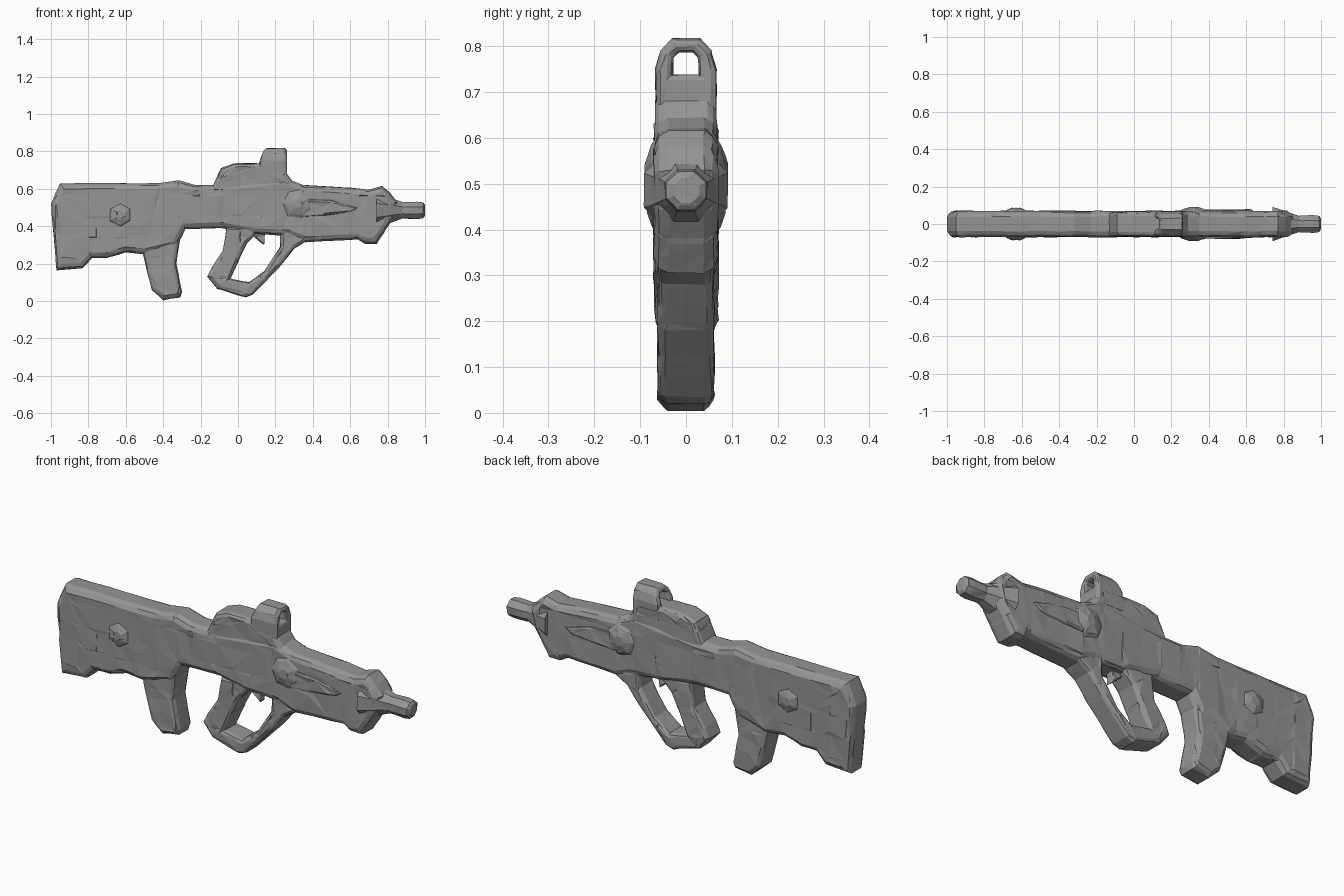
import bpy, bmesh, random
from math import cos, sin, pi
from mathutils import Vector

random.seed(4)
cube = bpy.data.objects.get("Cube")
if cube:
    bpy.data.objects.remove(cube, do_unlink=True)

grey = bpy.data.materials.new("plain grey")
grey.use_nodes = True
colour = (0.3, 0.3, 0.3, 1)
grey.diffuse_color = colour
grey.node_tree.nodes["Principled BSDF"].inputs["Base Color"].default_value = colour


def finish(name, bm, jitter=0.003, step=0.11):
    """Cut into small uneven facets and turn into a flat-shaded object."""
    for axis in (Vector((1, 0, 0)), Vector((0, 0, 1))):
        for i in range(-10, 11):
            bmesh.ops.bisect_plane(bm, geom=bm.verts[:] + bm.edges[:] + bm.faces[:],
                                   plane_co=axis * (i * step + 0.013), plane_no=axis)
    bmesh.ops.remove_doubles(bm, verts=bm.verts, dist=0.002)
    bmesh.ops.triangulate(bm, faces=bm.faces[:])
    for v in bm.verts:
        v.co += Vector((random.uniform(-0.5, 0.5), random.uniform(-1, 1),
                        random.uniform(-0.5, 0.5))) * jitter
    bmesh.ops.recalc_face_normals(bm, faces=bm.faces[:])
    mesh = bpy.data.meshes.new(name)
    bm.to_mesh(mesh)
    bm.free()
    mesh.materials.append(grey)
    obj = bpy.data.objects.new(name, mesh)
    bpy.context.collection.objects.link(obj)
    return obj


def inset(points, distance):
    """Move a closed outline inward by a distance."""
    pts = [Vector(p) for p in points]
    n = len(pts)
    area = sum(pts[i - 1].x * pts[i].y - pts[i].x * pts[i - 1].y for i in range(n))
    side = 1 if area > 0 else -1
    result = []
    for i, p in enumerate(pts):
        a = (p - pts[i - 1]).normalized()
        b = (pts[(i + 1) % n] - p).normalized()
        na, nb = Vector((-a.y, a.x)) * side, Vector((-b.y, b.x)) * side
        mid = (na + nb).normalized()
        result.append(p + mid * distance / max(mid.dot(na), 0.7))
    return result


def slab(name, outline, lo, hi, bevel, hole=None, along="Y", jitter=0.003):
    """Rounded-edge slab from a side (x, z) or end (y, z) outline."""
    bm = bmesh.new()
    stations = [(lo, bevel), (lo + bevel * 0.35, bevel * 0.35), (lo + bevel, 0),
                (hi - bevel, 0), (hi - bevel * 0.35, bevel * 0.35), (hi, bevel)]
    caps = [[], []]
    for loop, sign in ((outline, 1), (hole, -1)):
        if not loop:
            continue
        rings = []
        for depth, amount in stations:
            place = (lambda p: (p.x, depth, p.y)) if along == "Y" else (lambda p: (depth, p.x, p.y))
            rings.append([bm.verts.new(place(p)) for p in inset(loop, amount * sign)])
        n = len(loop)
        for r, s in zip(rings, rings[1:]):
            for i in range(n):
                bm.faces.new((r[i], r[(i + 1) % n], s[(i + 1) % n], s[i]))
        for cap, ring in zip(caps, (rings[0], rings[-1])):
            cap += [bm.edges.get((ring[i - 1], ring[i])) for i in range(n)]
    for edges in caps:
        bmesh.ops.triangle_fill(bm, use_beauty=True, edges=edges)
    return finish(name, bm, jitter)


def turned(name, rings, sides, axis, centre):
    """Stack of rings (position, radius) along the x or y axis."""
    bm = bmesh.new()
    loops = []
    for pos, radius in rings:
        loop = []
        for i in range(sides):
            u, w = radius * cos(2 * pi * (i + 0.5) / sides), radius * sin(2 * pi * (i + 0.5) / sides)
            co = Vector((pos, u, w)) if axis == "X" else Vector((u, pos, w))
            loop.append(bm.verts.new(co + Vector(centre)))
        loops.append(loop)
    for r, s in zip(loops, loops[1:]):
        for i in range(sides):
            bm.faces.new((r[i - 1], r[i], s[i], s[i - 1]))
    bm.faces.new(loops[0])
    bm.faces.new(loops[-1])
    return finish(name, bm, 0.002)


# Main body: stock, receiver and handguard
slab("body", [
    (-1, .52), (-.95, .63), (-.42, .63), (-.32, .645), (-.23, .62), (-.1, .62),
    (.25, .66), (.35, .62), (.6, .605), (.7, .595), (.77, .615), (.81, .58),
    (.85, .53), (.83, .44), (.79, .38), (.74, .305), (.68, .305), (.64, .33),
    (.36, .315), (.27, .35), (.08, .36), (-.08, .39), (-.28, .385), (-.33, .29),
    (-.49, .25), (-.6, .26), (-.7, .23), (-.78, .23), (-.83, .175), (-.97, .165)],
    -.069, .069, .03)

# Magazine
slab("magazine", [(-.52, .3), (-.49, .17), (-.46, .06), (-.4, .005), (-.31, .02),
                  (-.3, .05), (-.33, .2), (-.31, .33)], -.061, .061, .022)

# Grip and guard loop with its opening, and the trigger
slab("grip_loop", [
    (-.06, .4), (-.08, .27), (-.14, .18), (-.165, .13), (-.11, .065), (.04, .02),
    (.08, .035), (.22, .18), (.3, .28), (.38, .33), (.33, .4)],
    -.06, .06, .017,
    hole=[(.05, .31), (0, .21), (-.04, .12), (.06, .1), (.14, .16), (.225, .29),
          (.225, .35), (.1, .365)])
slab("trigger", [(.06, .38), (.09, .34), (.14, .3), (.145, .38)], -.02, .02, .006)

# Sight base and the hollow hood on it
slab("sight_base", [(-.15, .58), (-.11, .67), (-.09, .71), (-.02, .737), (.08, .737),
                    (.24, .733), (.255, .69), (.29, .64), (.36, .59)],
     -.065, .065, .02)
arch = [(.066, .65), (.067, .75), (.055, .79), (.03, .817)]
hood = slab("sight_hood", arch + [(-y, z) for y, z in reversed(arch)], .11, .262, .012,
            hole=[(.029, .738), (.027, .775), (.015, .786), (-.015, .786),
                  (-.027, .775), (-.029, .738)], along="X", jitter=.002)
for v in hood.data.vertices:  # lean the rear of the hood forward
    if v.co.x < .18:
        v.co.x += max(0, v.co.z - .735) * .4

# Muzzle
turned("muzzle", [(.74, .1), (.82, .07), (.88, .047), (.96, .05), (.99, .045), (1, .03)],
       8, "X", (0, 0, .485))

# Raised bosses on both sides
for side, label in ((1, "left"), (-1, "right")):
    turned(label + "_stock_boss", [(.055 * side, .08), (.075 * side, .055), (.086 * side, .025)],
           6, "Y", (-.63, 0, .46))
    turned(label + "_receiver_boss", [(.055 * side, .1), (.078 * side, .065), (.09 * side, .025)],
           7, "Y", (.32, 0, .52))
    ridge = sorted((.05 * side, .077 * side))
    slab(label + "_handguard_ridge", [(.26, .48), (.36, .45), (.6, .47), (.64, .5),
                                      (.5, .54), (.3, .55)], ridge[0], ridge[1], .012)
